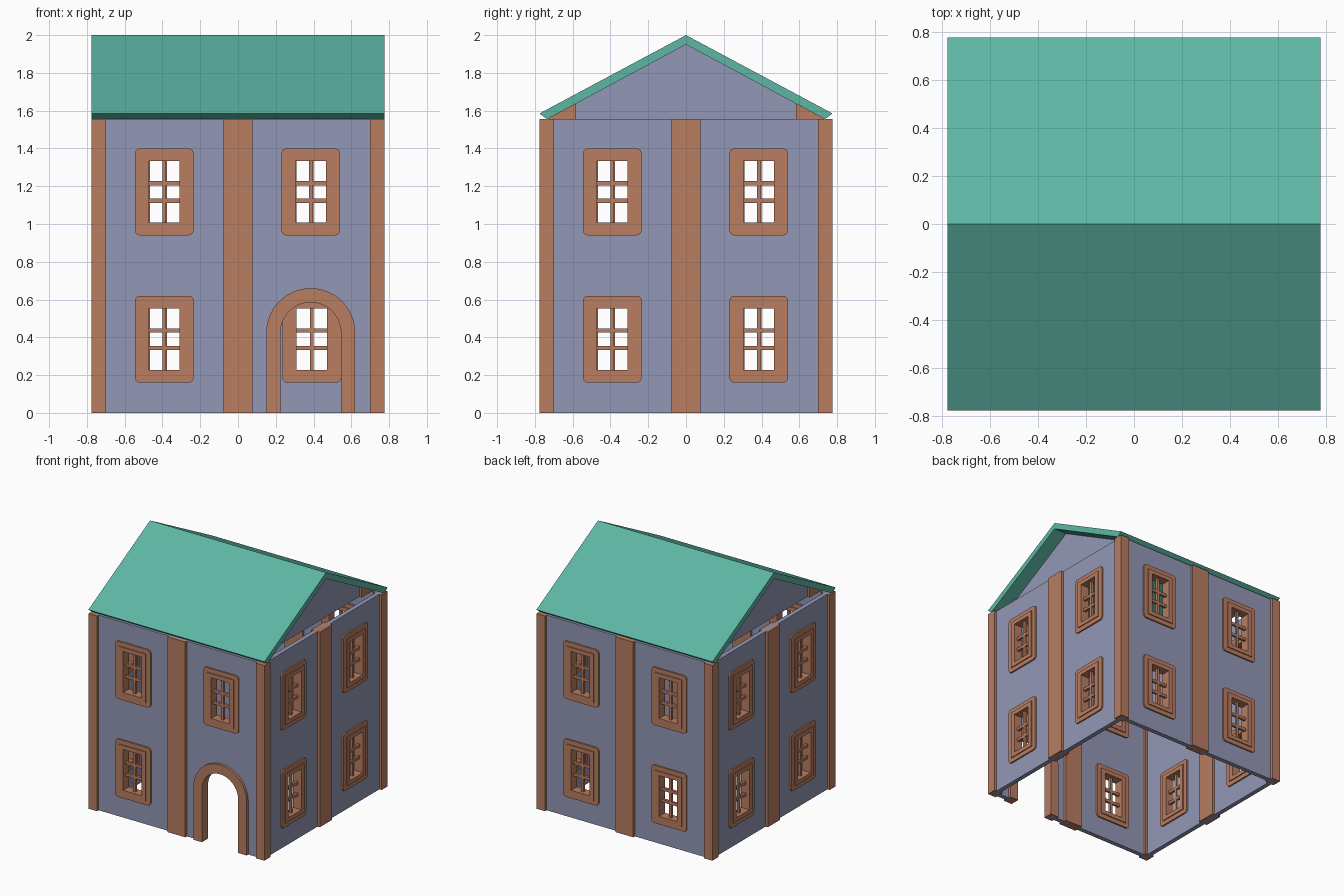
import bpy, math
from mathutils import Matrix

if "Cube" in bpy.data.objects:
    bpy.data.objects.remove(bpy.data.objects["Cube"])

def material(name, rgb):
    m = bpy.data.materials.new(name)
    m.diffuse_color = (*rgb, 1)
    m.use_nodes = True
    m.node_tree.nodes["Principled BSDF"].inputs["Base Color"].default_value = m.diffuse_color
    return m

WALL = material("slate blue", (0.29, 0.31, 0.46))
TRIM = material("terracotta brown", (0.48, 0.205, 0.12))
ROOF = material("sea green", (0.11, 0.47, 0.37))

MID = 0.738   # distance of the wall centre plane from the middle
TOP = 1.555   # wall height

def rect(x, z, w, h, r=0):
    """Rectangle outline by centre and size, with optional rounded corners."""
    if not r:
        return [(x + a * w / 2, z + b * h / 2) for a, b in ((-1, -1), (1, -1), (1, 1), (-1, 1))]
    pts = []
    for i, (a, b) in enumerate(((1, 1), (-1, 1), (-1, -1), (1, -1))):
        for k in range(4):
            t = math.radians(90 * i + 30 * k)
            pts.append((x + a * (w / 2 - r) + r * math.cos(t), z + b * (h / 2 - r) + r * math.sin(t)))
    return pts

def arch(x, spring, r, bottom=0.0, n=24):
    pts = [(x + r * math.cos(math.pi * i / n), spring + r * math.sin(math.pi * i / n)) for i in range(n + 1)]
    return [(x + r, bottom)] + pts + [(x - r, bottom)]

def place(name, mesh, mat, side, dist):
    """Stand a flat mesh up on one of the four sides (0 front, 1 right, 2 back, 3 left)."""
    ob = bpy.data.objects.new(name, mesh)
    bpy.context.collection.objects.link(ob)
    ob.matrix_world = (Matrix.Rotation(side * math.pi / 2, 4, 'Z')
                       @ Matrix.Translation((0, -dist, 0)) @ Matrix.Rotation(math.pi / 2, 4, 'X'))
    if not mesh.materials:
        mesh.materials.append(mat)
    return ob

def plate(name, loops, thick, mat, side=0, dist=MID):
    """Extruded outline; loops after the first are holes."""
    cu = bpy.data.curves.new(name, 'CURVE')
    cu.dimensions, cu.fill_mode, cu.extrude = '2D', 'BOTH', thick / 2
    for loop in loops:
        sp = cu.splines.new('POLY')
        sp.points.add(len(loop) - 1)
        for p, (a, b) in zip(sp.points, loop):
            p.co = (a, b, 0, 1)
        sp.use_cyclic_u = True
    tmp = bpy.data.objects.new(name, cu)
    bpy.context.collection.objects.link(tmp)
    bpy.context.view_layer.update()
    mesh = bpy.data.meshes.new_from_object(tmp.evaluated_get(bpy.context.evaluated_depsgraph_get()))
    bpy.data.objects.remove(tmp)
    mesh.materials.clear()
    for p in mesh.polygons:
        p.use_smooth = False
        p.material_index = 0
    return place(name, mesh, mat, side, dist)

def window(side, x, z):
    plate("window_surround", [rect(x, z, 0.31, 0.46, 0.025), rect(x, z, 0.235, 0.39)], 0.06, TRIM, side)
    plate("window_frame", [rect(x, z, 0.235, 0.39), rect(x, z, 0.16, 0.325)], 0.075, TRIM, side)
    panes = [rect(x + sx * 0.045, z + dz, 0.07, h)
             for sx in (-1, 1) for dz, h in ((-0.11, 0.105), (0, 0.07), (0.11, 0.105))]
    plate("window_bars", [rect(x, z, 0.165, 0.33)] + panes, 0.02, TRIM, side)

# four walls with windows, and a door on the front
for side in range(4):
    spots = [(x, z) for x in (-0.39, 0.385) for z in (0.39, 1.17)]
    outline = [rect(0, TOP / 2, 2 * MID, TOP)]
    if side == 0:
        spots.remove((0.385, 0.39))
        a = arch(0.385, 0.425, 0.19)
        outline = [[(-MID, 0)] + a[::-1] + [(MID, 0), (MID, TOP), (-MID, TOP)]]
        plate("door_arch", [arch(0.385, 0.425, 0.235) + arch(0.385, 0.425, 0.16)[::-1]], 0.076, TRIM)
    plate("wall", outline + [rect(x, z, 0.26, 0.41) for x, z in spots], 0.036, WALL, side)
    for x, z in spots:
        window(side, x, z)
    # middle and corner pillars
    plate("middle_pillar", [rect(0, TOP / 2, 0.156, TOP)], 0.076, TRIM, side)
    plate("corner_pillar", [rect(MID, TOP / 2, 0.076, TOP)], 0.076, TRIM, side)

# inset gables with their end blocks under the eaves
for side in (1, 3):
    plate("gable", [[(-0.735, TOP), (0.735, TOP), (0, 1.95)]], 0.036, WALL, side, 0.645)
    for s in (-1, 1):
        plate("gable_end_block", [[(s * 0.582, TOP), (s * 0.735, TOP), (s * 0.582, 1.637)]],
              0.076, TRIM, side, 0.645)

# pitched roof
plate("roof", [[(-0.776, 1.585), (-0.735, TOP), (0, 1.95), (0.735, TOP), (0.776, 1.585), (0, 2)]],
      1.552, ROOF, 1, 0)
